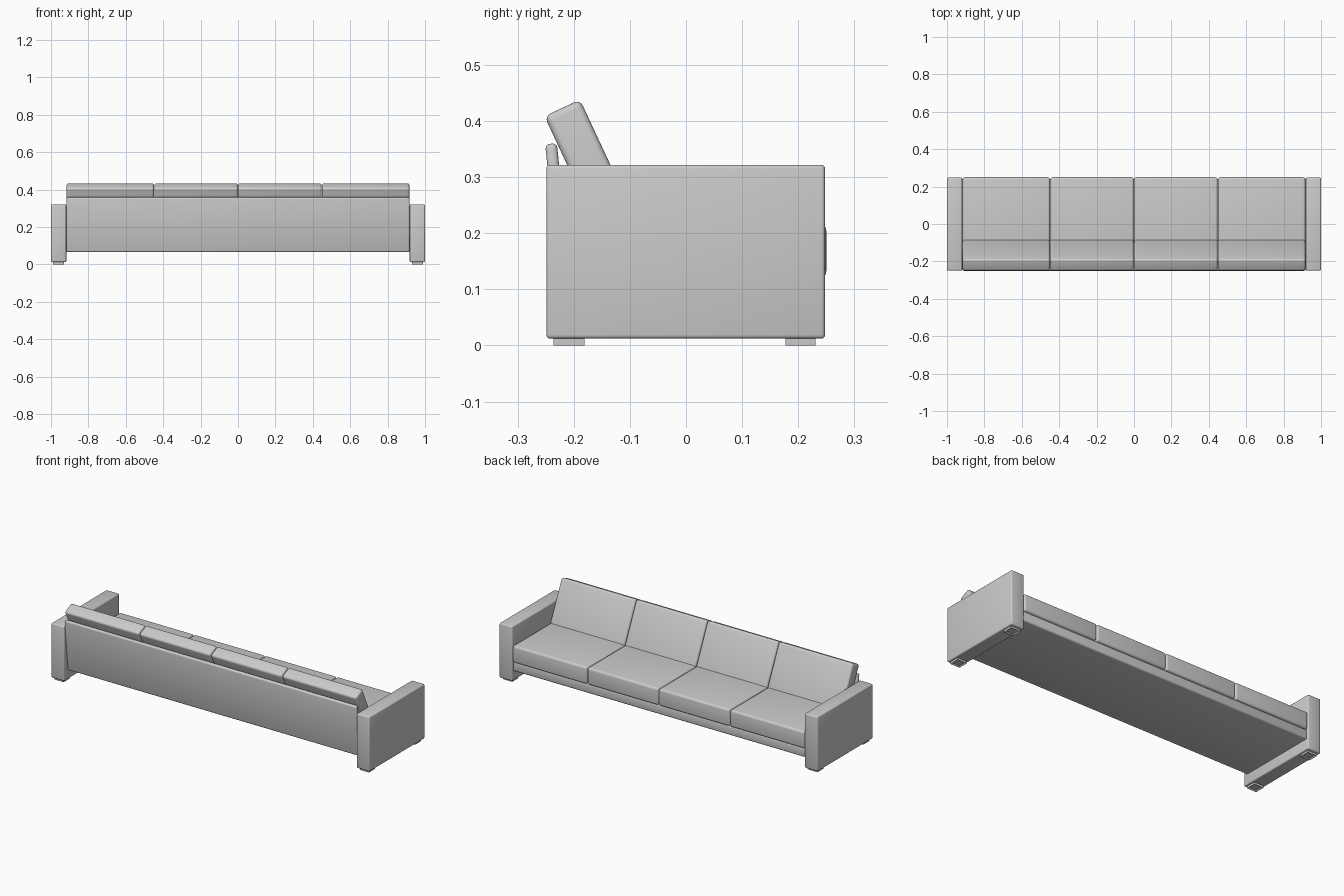
import bpy, bmesh, math
from mathutils import Matrix, Vector

if "Cube" in bpy.data.objects:
    bpy.data.objects.remove(bpy.data.objects["Cube"])


def material(name, rgb):
    m = bpy.data.materials.new(name)
    m.diffuse_color = (*rgb, 1)
    m.use_nodes = True
    m.node_tree.nodes["Principled BSDF"].inputs["Base Color"].default_value = m.diffuse_color
    return m


FABRIC = material("light grey fabric", (0.6, 0.6, 0.6))


def box(name, lo, hi, bevel=0.0, segments=3, matrix=None, hollow=False):
    """Box between two corners, optionally rounded, transformed or hollowed below."""
    lo, hi = Vector(lo), Vector(hi)
    bm = bmesh.new()
    bmesh.ops.create_cube(bm, size=1)
    for v in bm.verts:
        v.co = Vector(c * s for c, s in zip(v.co, hi - lo)) + (lo + hi) / 2
    if hollow:
        bottom = [f for f in bm.faces if f.normal.z < -0.9]
        bmesh.ops.inset_region(bm, faces=bottom, thickness=0.01, depth=-0.006)
    if matrix:
        bm.transform(matrix)
    mesh = bpy.data.meshes.new(name)
    bm.to_mesh(mesh)
    bm.free()
    ob = bpy.data.objects.new(name, mesh)
    bpy.context.collection.objects.link(ob)
    mesh.materials.append(FABRIC)
    if bevel:
        mod = ob.modifiers.new("rounding", "BEVEL")
        mod.width, mod.segments = bevel, segments
        bpy.context.view_layer.objects.active = ob
        ob.select_set(True)
        bpy.ops.object.modifier_apply(modifier=mod.name)
        bpy.ops.object.shade_smooth_by_angle(angle=math.radians(40))
        ob.select_set(False)
    return ob


# Arms and their low feet
for side, s in (("left", -1), ("right", 1)):
    x0, x1 = sorted((s * 0.918, s * 1.0))
    box(f"{side}_arm", (x0, -0.249, 0.012), (x1, 0.248, 0.322), 0.007)
    f0, f1 = sorted((s * 0.93, s * 0.988))
    for end, y0, y1 in (("back", -0.236, -0.181), ("front", 0.177, 0.231)):
        box(f"{side}_{end}_foot", (f0, y0, 0), (f1, y1, 0.014), hollow=True)

# Seat base
box("seat_base", (-0.92, -0.215, 0.067), (0.92, 0.24, 0.122), 0.009)

# Thin back panel leaning backwards
lean = math.atan2(0.03, 0.292)
panel_frame = Matrix.Translation((0, -0.221, 0.066)) @ Matrix.Rotation(lean, 4, "X")
box("back_panel", (-0.917, 0, 0), (0.917, 0.021, 0.294), 0.008, 3, panel_frame)

# Four seat cushions and four tilted back cushions
tilt = Matrix.Rotation(math.radians(25), 4, "X")
edges = [-0.917, -0.448, 0, 0.448, 0.917]
for i in range(4):
    x0, x1 = edges[i] + 0.001, edges[i + 1] - 0.001
    box(f"seat_cushion_{i + 1}", (x0, -0.2, 0.12), (x1, 0.25, 0.217), 0.012, 4)
    box(f"back_cushion_{i + 1}", (x0, -0.056, 0.222), (x1, 0.014, 0.477), 0.012, 4, tilt)
